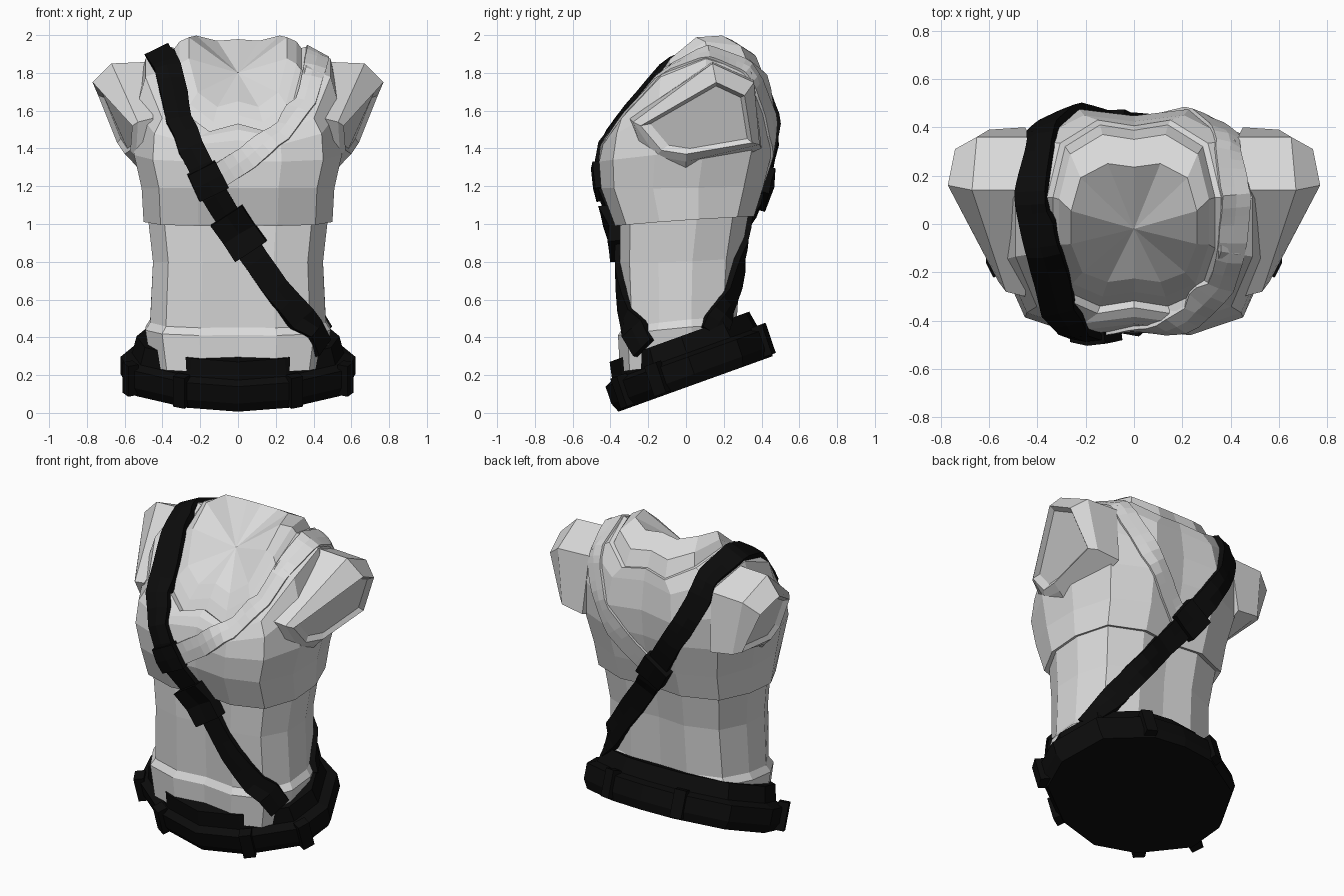
import bpy, bmesh, math
from mathutils import Vector
from mathutils.bvhtree import BVHTree

if "Cube" in bpy.data.objects:
    bpy.data.objects.remove(bpy.data.objects["Cube"])


def material(name, v):
    m = bpy.data.materials.new(name)
    m.diffuse_color = (v, v, v, 1)
    m.use_nodes = True
    m.node_tree.nodes["Principled BSDF"].inputs["Base Color"].default_value = m.diffuse_color
    return m


CLOTH = material("pale_grey", 0.7)
LEATHER = material("black_leather", 0.0035)


def make(name, rings, mat, closed=True, caps=True, fan=None):
    """Skin a series of equal-length rings; cap the ends."""
    bm = bmesh.new()
    vs = [[bm.verts.new(p) for p in r] for r in rings]
    n = len(rings[0])
    for a, b in zip(vs, vs[1:]):
        for i in range(n if closed else n - 1):
            j = (i + 1) % n
            bm.faces.new((a[i], a[j], b[j], b[i]))
    if caps:
        bm.faces.new(vs[0][::-1])
        if fan:
            c = bm.verts.new(fan)
            for i in range(n):
                bm.faces.new((vs[-1][i], vs[-1][(i + 1) % n], c))
        else:
            bm.faces.new(vs[-1])
    bmesh.ops.recalc_face_normals(bm, faces=bm.faces)
    me = bpy.data.meshes.new(name)
    bm.to_mesh(me)
    bm.free()
    me.materials.append(mat)
    ob = bpy.data.objects.new(name, me)
    bpy.context.collection.objects.link(ob)
    return ob


def mirror_ring(half):
    return half + [(-x, y, z) for x, y, z in half[-2:0:-1]]


# Torso: half section (share of width, share of depth) and rows of
# half width, front y, back y, then front, side and back height
SECTION = [(0, .03), (.42, 0), (.82, .08), (1, .32), (1, .6), (.85, .88), (.42, 1), (0, .97)]
ROWS = [
    (.46, -.35, .29, .22, .27, .38),   # shirt tail
    (.49, -.36, .29, .41, .45, .47),   # hem
    (.465, -.335, .27, .45, .49, .51),
    (.45, -.35, .29, .80, .80, .82),   # waist
    (.475, -.35, .33, 1.0, 1.03, 1.05),
    (.50, -.375, .36, .99, 1.02, 1.04),  # jacket edge
    (.51, -.45, .41, 1.19, 1.19, 1.2),
    (.55, -.46, .46, 1.33, 1.38, 1.4),  # chest
    (.54, -.44, .475, 1.42, 1.65, 1.55),
    (.49, -.41, .45, 1.46, 1.86, 1.72),  # shoulders
    (.36, -.37, .43, 1.49, 1.92, 1.79),  # collar
    (.335, -.34, .41, 1.47, 1.91, 1.79),
    (.31, -.30, .37, 1.54, 1.94, 1.89),
    (.26, -.24, .25, 1.62, 1.96, 1.97),  # neck rim
]


def torso_ring(w, yf, yb, zf, zs, zb):
    a = 2 * (zf - 2 * zs + zb)
    b = zb - zf - a
    return mirror_ring([(w * s, yf + (yb - yf) * t, zf + b * t + a * t * t) for s, t in SECTION])


torso = make("torso", [torso_ring(*r) for r in ROWS], CLOTH, fan=(0, -.02, 1.8))
tree = BVHTree.FromPolygons([v.co for v in torso.data.vertices],
                            [p.vertices[:] for p in torso.data.polygons])

# Sleeves: armhole, sleeve edge, rim and recessed end
HOLE = [(.43, .14, 1.86), (.43, .36, 1.76), (.45, .40, 1.40), (.48, .0, 1.24), (.48, -.22, 1.34), (.45, -.30, 1.56)]
EDGE = [(.67, .14, 1.85), (.65, .36, 1.75), (.60, .39, 1.42), (.56, .0, 1.33), (.54, -.16, 1.36), (.53, -.28, 1.54)]
RIM = [(.77, .16, 1.75), (.74, .31, 1.68), (.64, .35, 1.43), (.60, .0, 1.37), (.57, -.13, 1.39), (.56, -.24, 1.52)]
mid = sum((Vector(p) for p in RIM), Vector()) / 6
END = [Vector(p).lerp(mid, .13) + Vector((-.02, .01, .01)) for p in RIM]
for side, s in (("right", 1), ("left", -1)):
    make(side + "_sleeve", [[(s * p[0], p[1], p[2]) for p in r] for r in (HOLE, EDGE, RIM, END)], CLOTH)


def on_front(x, z):
    return tree.ray_cast(Vector((x, -3, z)), Vector((0, 1, 0)))[0]


def on_back(x, z):
    return tree.ray_cast(Vector((x, 3, z)), Vector((0, -1, 0)))[0]


def on_top(x, y):
    return tree.ray_cast(Vector((x, y, 4)), Vector((0, 0, -1)))[0]


def band(name, points, width, thick, mat, steps=4):
    """Flat strip that follows the torso surface."""
    points = [p for p in points if p]
    path = [a.lerp(b, i / steps) for a, b in zip(points, points[1:]) for i in range(steps)] + [points[-1]]
    hits = [tree.find_nearest(p) for p in path]
    rings = []
    for i, h in enumerate(hits):
        near = hits[max(0, i - 2):i + 3]
        n = sum((k[1] for k in near), Vector()).normalized()
        t = path[min(i + 1, len(path) - 1)] - path[max(i - 1, 0)]
        s = t.cross(n).normalized() * width / 2
        l, r = (tree.find_nearest(h[0] + s * k)[0] for k in (-1, 1))
        m = h[0]
        rings.append([l - n * .02, l + n * thick, m + n * thick, r + n * thick, r - n * .02])
    return make(name, rings, mat)


# Folded jacket lapel over the right shoulder
band("lapel", [on_front(-.14, 1.23), on_front(.05, 1.35), on_front(.22, 1.48), on_front(.35, 1.65),
               on_top(.41, 0), on_top(.41, .15), on_top(.39, .3), on_back(.36, 1.7),
               on_back(.26, 1.5), on_back(.1, 1.3), on_back(-.03, 1.17)], .13, .014, CLOTH)

# Shoulder strap from right hip, over left shoulder, back to right hip
band("shoulder_strap", [on_front(.44, .34), on_front(.2, .66), on_front(0, .95), on_front(-.17, 1.23),
                        on_front(-.31, 1.55), on_top(-.37, -.12), on_top(-.41, .05), on_top(-.41, .2),
                        on_top(-.39, .32), on_back(-.36, 1.7), on_back(-.27, 1.5), on_back(-.08, 1.2),
                        on_back(.1, .95), on_back(.33, .62), on_back(.44, .42)], .14, .032, LEATHER)

# Buckles and strap keeper
band("chest_buckle", [on_front(-.13, 1.16), on_front(-.20, 1.30)], .17, .05, LEATHER, 2)
band("belly_buckle", [on_front(.07, .86), on_front(-.06, 1.05)], .2, .07, LEATHER, 2)
band("back_buckle", [on_back(-.12, 1.26), on_back(-.03, 1.13)], .18, .06, LEATHER, 2)

# Tilted waist belt: outline, then rings of scale and height
OUTLINE = [(0, -.37), (.28, -.31), (.56, -.13), (.61, .06), (.5, .31), (.22, .45), (0, .47)]


def belt_point(x, y, k, h):
    y = .05 + (y - .05) * k
    return (x * k, y - .34 * h, .135 + .36 * y + h)


make("waist_belt", [mirror_ring([belt_point(x, y, k, h) for x, y in OUTLINE])
                    for k, h in ((.97, 0), (1.02, .05), (1.02, .14), (.92, .16), (.88, .25), (.76, .25))], LEATHER)


# Belt loops
def loop(name, x, y, turn):
    c, s = math.cos(turn), math.sin(turn)
    rings = [[belt_point(x + c * u - s * v, y + s * u + c * v, 1, h)
              for u, v in ((-.035, -.03), (.035, -.03), (.035, .03), (-.035, .03))] for h in (.01, .17)]
    make(name, rings, LEATHER)


for side, s in (("right", 1), ("left", -1)):
    loop(side + "_front_loop", s * .30, -.30, s * .5)
    loop(side + "_side_loop", s * .57, -.12, s * 1.1)
    loop(side + "_back_loop", s * .24, .44, -s * .3)
